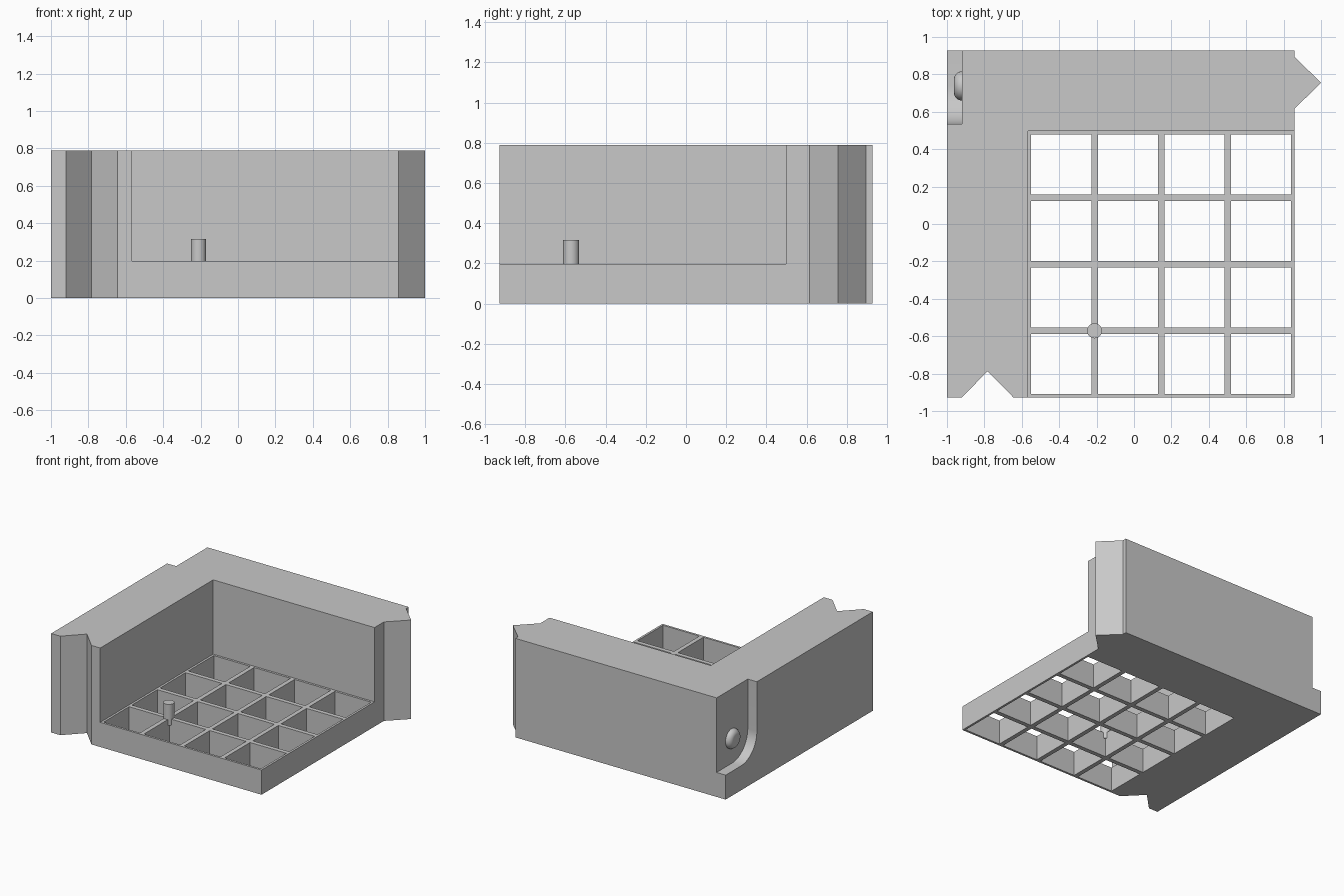
import bpy, bmesh
from math import sin, cos, pi, radians
from mathutils import Vector, Matrix

if "Cube" in bpy.data.objects:
    bpy.data.objects.remove(bpy.data.objects["Cube"])

LEFT, RIGHT, FRONT, BACK = -1.0, 0.857, -0.927, 0.928
HEIGHT, FLOOR = 0.79, 0.197
WELL_X, WELL_Y = -0.567, 0.497      # inner corner of the two walls
PITCH, BAR = 0.356, 0.035           # lattice spacing and bar width

grey = bpy.data.materials.new("plain grey")
grey.use_nodes = True
colour = (0.58, 0.58, 0.58, 1)
grey.diffuse_color = colour
grey.node_tree.nodes["Principled BSDF"].inputs["Base Color"].default_value = colour


def finish(name, bm):
    bmesh.ops.recalc_face_normals(bm, faces=bm.faces)
    mesh = bpy.data.meshes.new(name)
    bm.to_mesh(mesh)
    bm.free()
    mesh.materials.append(grey)
    ob = bpy.data.objects.new(name, mesh)
    bpy.context.collection.objects.link(ob)
    return ob


def extrude(name, points, direction):
    bm = bmesh.new()
    face = bm.faces.new([bm.verts.new(p) for p in points])
    moved = bmesh.ops.extrude_face_region(bm, geom=[face])["geom"]
    verts = [v for v in moved if isinstance(v, bmesh.types.BMVert)]
    bmesh.ops.translate(bm, verts=verts, vec=Vector(direction))
    return finish(name, bm)


def add_box(bm, low, high):
    low, high = Vector(low), Vector(high)
    size = Matrix.Diagonal((high - low).to_4d())
    bmesh.ops.create_cube(bm, size=1,
                          matrix=Matrix.Translation((low + high) / 2) @ size)


def cut(ob, cutter):
    mod = ob.modifiers.new("cut", 'BOOLEAN')
    mod.operation, mod.solver, mod.object = 'DIFFERENCE', 'EXACT', cutter
    cutter.hide_render = True
    bpy.context.view_layer.objects.active = ob
    bpy.ops.object.modifier_apply(modifier=mod.name)
    bpy.data.objects.remove(cutter)


def smooth(ob):
    bpy.ops.object.select_all(action='DESELECT')
    ob.select_set(True)
    bpy.context.view_layer.objects.active = ob
    bpy.ops.object.shade_smooth_by_angle(angle=radians(35))


# Corner block outline with a V notch in front and a pointed key on the side
outline = [(LEFT, FRONT), (-0.92, FRONT), (-0.783, -0.787), (-0.645, FRONT),
           (RIGHT, FRONT), (RIGHT, 0.615), (1.0, 0.755), (RIGHT, 0.895),
           (RIGHT, BACK), (LEFT, BACK)]
block = extrude("corner_block", [(x, y, 0) for x, y in outline], (0, 0, HEIGHT))

# Open well between the walls
bm = bmesh.new()
add_box(bm, (WELL_X, -1.2, FLOOR), (1.2, WELL_Y, 1.2))
cut(block, finish("well_cutter", bm))

# Lattice openings through the floor
bm = bmesh.new()
for i in range(4):
    for j in range(4):
        x, y = WELL_X + i * PITCH, FRONT + j * PITCH
        add_box(bm, (x + BAR / 2, y + BAR / 2, -0.2),
                (x + PITCH - BAR / 2, y + PITCH - BAR / 2, 0.5))
cut(block, finish("lattice_cutter", bm))

# Recess at the back corner with one rounded lower corner
RECESS_Y, RECESS_Z, R = 0.535, 0.195, 0.2
arc = [(RECESS_Y + R - R * sin(a), RECESS_Z + R - R * cos(a))
       for a in (pi / 2 * k / 16 for k in range(17))]
profile = [(1.2, 1.2), (1.2, RECESS_Z)] + arc + [(RECESS_Y, 1.2)]
cut(block, extrude("recess_cutter", [(-1.2, y, z) for y, z in profile],
                   (0.28, 0, 0)))
smooth(block)

# Rounded button in the recess, spun around the x axis
centre = Vector((-0.92, 0.738, 0.395))
radius, fillet = 0.078, 0.042
bm = bmesh.new()
edge = [(0.01, radius)]
edge += [(-fillet * sin(a), radius - fillet + fillet * cos(a))
         for a in (pi / 2 * k / 8 for k in range(9))]
edge.append((-fillet, 0))
verts = [bm.verts.new(centre + Vector((x, 0, r))) for x, r in edge]
edges = [bm.edges.new(pair) for pair in zip(verts, verts[1:])]
bmesh.ops.spin(bm, geom=verts + edges, cent=centre, axis=(1, 0, 0),
               angle=2 * pi, steps=32)
bmesh.ops.remove_doubles(bm, verts=bm.verts, dist=0.0001)
smooth(finish("recess_button", bm))

# Round peg standing on a lattice crossing
bm = bmesh.new()
low, high = 0.15, 0.317
bmesh.ops.create_cone(bm, cap_ends=True, segments=32, radius1=0.04, radius2=0.04,
                      depth=high - low,
                      matrix=Matrix.Translation((WELL_X + PITCH, FRONT + PITCH,
                                                 (low + high) / 2)))
smooth(finish("floor_peg", bm))
